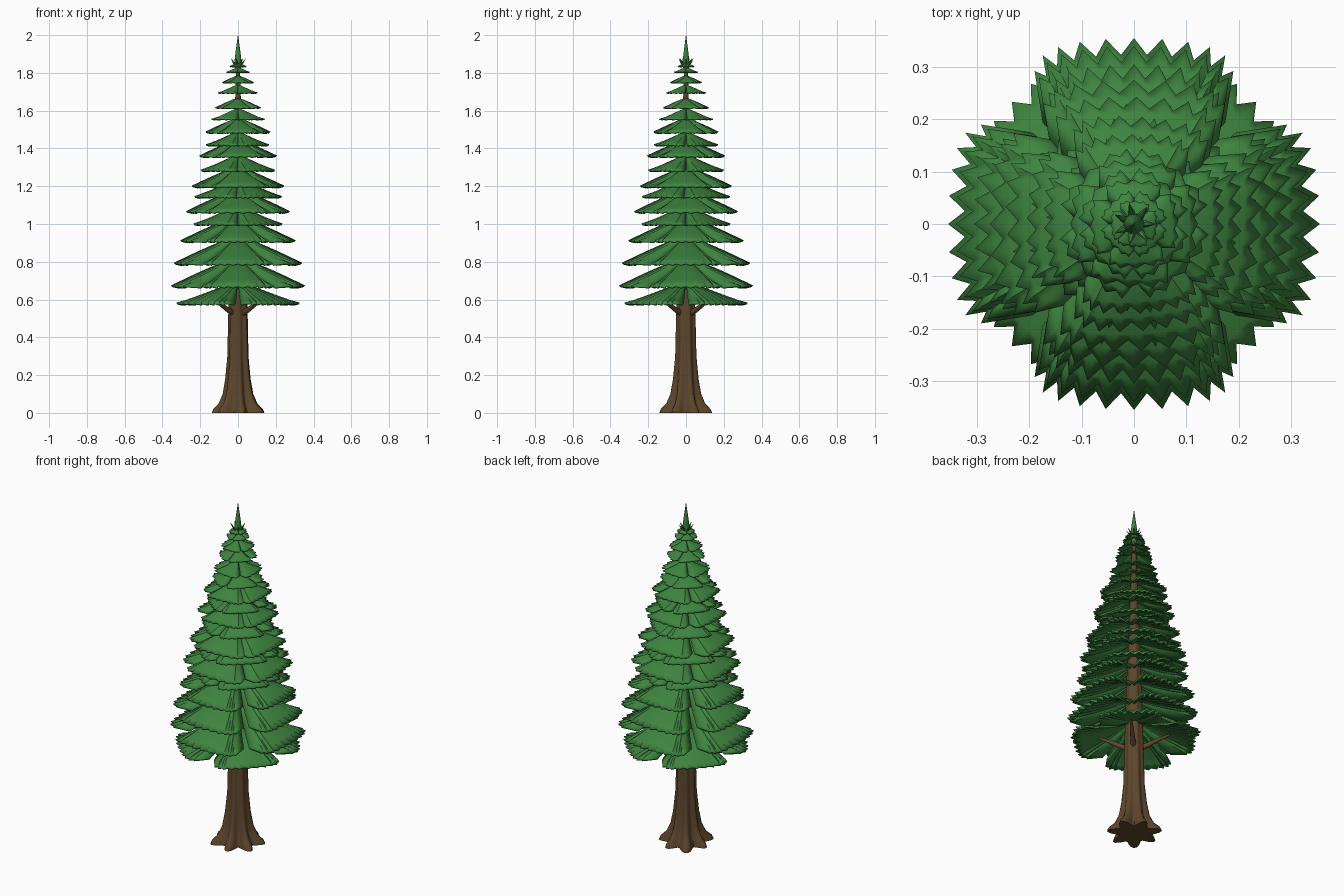
import bpy, bmesh, math, random
from mathutils import Vector, Matrix

if "Cube" in bpy.data.objects:
    bpy.data.objects.remove(bpy.data.objects["Cube"])

random.seed(4)


def material(name, rgb):
    m = bpy.data.materials.new(name)
    m.diffuse_color = (*rgb, 1)
    m.use_nodes = True
    m.node_tree.nodes["Principled BSDF"].inputs["Base Color"].default_value = m.diffuse_color
    return m


GREEN = material("needle_green", (0.048, 0.23, 0.05))
BARK = material("bark_brown", (0.108, 0.060, 0.025))


def finish(bm, name, mat, angle=35):
    bmesh.ops.recalc_face_normals(bm, faces=bm.faces)
    me = bpy.data.meshes.new(name)
    bm.to_mesh(me)
    bm.free()
    me.materials.append(mat)
    ob = bpy.data.objects.new(name, me)
    bpy.context.collection.objects.link(ob)
    bpy.ops.object.select_all(action='DESELECT')
    ob.select_set(True)
    bpy.context.view_layer.objects.active = ob
    bpy.ops.object.shade_smooth_by_angle(angle=math.radians(angle))
    return ob


def skin(bm, rings):
    """Join a list of closed rings of points into a capped tube."""
    vs = [[bm.verts.new(p) for p in r] for r in rings]
    n = len(vs[0])
    for a, b in zip(vs, vs[1:]):
        for i in range(n):
            j = (i + 1) % n
            bm.faces.new((a[i], a[j], b[j], b[i]))
    bm.faces.new(vs[0][::-1])
    bm.faces.new(vs[-1])


# Trunk: tapered, with root lobes fading out upwards (z, radius, lobe depth)
TRUNK = [(0, .118, .030), (.02, .112, .027), (.05, .090, .018), (.10, .074, .011),
         (.18, .063, .007), (.30, .054, .004), (.55, .049, .003), (.9, .040, .002),
         (1.3, .026, .001), (1.85, .009, 0)]
bm = bmesh.new()
rings = []
for z, r, lobe in TRUNK:
    ring = []
    for i in range(56):
        a = math.tau * i / 56
        q = r + lobe * math.cos(7 * (a - math.pi) + .3 + z) + lobe * .25 * math.cos(3 * a)
        ring.append((q * math.cos(a), q * math.sin(a), z))
    rings.append(ring)
skin(bm, rings)
finish(bm, "trunk", BARK, 50)

# Bare lower boughs curving up under the lowest tier
bm = bmesh.new()
for k in range(4):
    rot = Matrix.Rotation(math.pi / 4 + k * math.pi / 2, 3, 'Z')
    rings = []
    for d, z, r in [(.03, .525, .016), (.08, .548, .013), (.13, .575, .010), (.19, .60, .006)]:
        rings.append([rot @ Vector((d - r * .5 * math.sin(t), r * math.cos(t), z + r * math.sin(t)))
                      for t in (math.tau * i / 8 for i in range(8))])
    skin(bm, rings)
finish(bm, "lower_boughs", BARK, 50)


def fan(bm, angle, reach, width, z_tip, drop, teeth, rows=7):
    """One drooping scallop with radial pleats and a saw-toothed rim."""
    rot = Matrix.Rotation(angle, 3, 'Z')
    cols = teeth * 2
    grid = []
    for i in range(rows + 1):
        u = i / rows
        line = []
        for j in range(cols + 1):
            v = j / cols * 2 - 1
            tip = j % 2
            # rim outline: broad rounded end, sides running back to the trunk
            rim_x = reach * (.6 + .4 * max(0, math.cos(v * math.pi / 2)) ** .3)
            rim_y = width * math.sin(v * math.pi / 2)
            f = .05 + .95 * u
            if i == rows and not tip:
                f -= .09
            z = z_tip + drop * (1 - u ** 1.15)
            z -= drop * .75 * v * v * u * (1 - u)
            z += (.012 if tip else -.012) * reach * u
            line.append(bm.verts.new(rot @ Vector((rim_x * f, rim_y * f, z))))
        grid.append(line)
    for a, b in zip(grid, grid[1:]):
        for j in range(cols):
            bm.faces.new((a[j], b[j], b[j + 1], a[j + 1]))


# Foliage tiers: tip height, reach, diagonal?
TIERS = [(.58, .33, 1), (.67, .355, 0), (.79, .34, 0), (.91, .305, 0),
         (1.0, .225, 1), (1.065, .275, 0), (1.145, .22, 1), (1.20, .243, 0),
         (1.285, .19, 1), (1.36, .205, 0), (1.42, .16, 1), (1.487, .172, 0),
         (1.555, .135, 1), (1.615, .122, 0), (1.695, .10, 1), (1.75, .085, 0),
         (1.805, .06, 1), (1.835, .045, 0)]
for n, (z, reach, diag) in enumerate(TIERS):
    bm = bmesh.new()
    high = z > .95
    for k in range(4):
        jitter = random.uniform(-.1, .1) if z > 1.1 else 0
        fan(bm, k * math.pi / 2 + diag * math.pi / 4 + jitter, reach,
            reach * (.64 if high else .54), z, reach * (.42 if n else .34),
            11 if z < .95 else 9 if z < 1.5 else 5)
    ob = finish(bm, f"foliage_tier_{n + 1:02d}", GREEN, 40)
    mod = ob.modifiers.new("thickness", 'SOLIDIFY')
    mod.thickness = .010 if z < 1.5 else .006
    mod.offset = -1

# Top shoot with a whorl of small upturned spikes
bm = bmesh.new()
skin(bm, [[(r * math.cos(math.tau * i / 10), r * math.sin(math.tau * i / 10), z) for i in range(10)]
          for z, r in [(1.80, .012), (1.85, .020), (1.91, .013), (1.96, .006), (2.0, .0008)]])
for k in range(7):
    rot = Matrix.Rotation(math.tau * k / 7, 3, 'Z')
    rings = []
    for d, z, r in [(.008, 1.835, .008), (.024, 1.852, .006), (.040, 1.876, .0008)]:
        rings.append([rot @ Vector((d - .6 * r * math.sin(t), r * math.cos(t), z + .7 * r * math.sin(t)))
                      for t in (math.tau * i / 6 for i in range(6))])
    skin(bm, rings)
finish(bm, "top_shoot", GREEN, 50)
